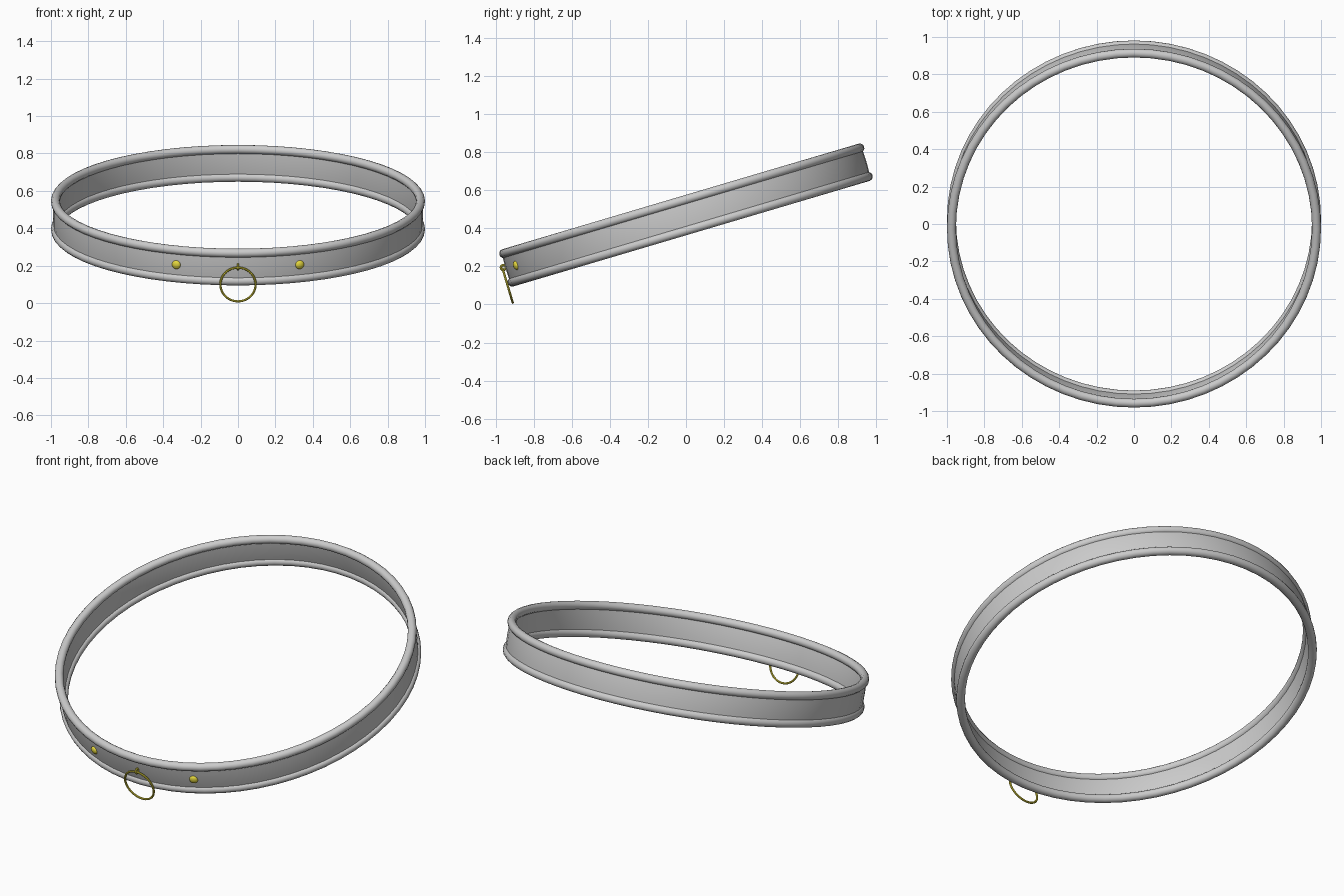
import bpy, math
from mathutils import Matrix, Vector

if "Cube" in bpy.data.objects:
    bpy.data.objects.remove(bpy.data.objects["Cube"])

# Whole collar is modelled level, then tilted back and lifted
TILT = Matrix.Translation((0, 0, 0.47)) @ Matrix.Rotation(math.radians(16.5), 4, 'X')

brass = bpy.data.materials.new("brass")
brass.diffuse_color = (0.8, 0.7, 0.05, 1)
brass.use_nodes = True
brass.node_tree.nodes["Principled BSDF"].inputs["Base Color"].default_value = brass.diffuse_color


def place(obj, name, matrix=Matrix(), mat=None):
    obj.name = name
    obj.data.transform(TILT @ matrix)
    if mat:
        obj.data.materials.append(mat)
    bpy.ops.object.select_all(action='DESELECT')
    obj.select_set(True)
    bpy.context.view_layer.objects.active = obj
    bpy.ops.object.shade_smooth_by_angle(angle=math.radians(40))


def torus(name, major, minor, matrix, mat=None, segs=64, sides=12):
    bpy.ops.mesh.primitive_torus_add(major_radius=major, minor_radius=minor,
                                     major_segments=segs, minor_segments=sides)
    place(bpy.context.object, name, matrix, mat)


def lathe(name, profile, segs=64):
    n = len(profile)
    verts, faces = [], []
    for i in range(segs):
        a = 2 * math.pi * i / segs
        verts += [(r * math.cos(a), r * math.sin(a), z) for r, z in profile]
        k = (i + 1) % segs
        for j in range(n):
            m = (j + 1) % n
            faces.append((i * n + j, k * n + j, k * n + m, i * n + m))
    mesh = bpy.data.meshes.new(name)
    mesh.from_pydata(verts, [], faces)
    obj = bpy.data.objects.new(name, mesh)
    bpy.context.collection.objects.link(obj)
    place(obj, name)


# Strap with slightly rounded faces
lathe("strap", [(0.985, -0.08), (0.988, -0.04), (0.989, 0), (0.988, 0.04), (0.985, 0.08),
                (0.967, 0.08), (0.964, 0.04), (0.963, 0), (0.964, -0.04), (0.967, -0.08)])

# Rolled rims along both edges
for name, z in (("upper_rim", 0.078), ("lower_rim", -0.078)):
    torus(name, 0.976, 0.024, Matrix.Translation((0, 0, z)))

# Hanging ring and the small loop that holds it
torus("hanging_ring", 0.094, 0.006,
      Matrix.Translation((0, -1.004, -0.089)) @ Matrix.Rotation(math.pi / 2, 4, 'X'), brass, 48, 8)
torus("ring_loop", 0.013, 0.006,
      Matrix.Translation((0, -0.999, 0.008)) @ Matrix.Rotation(math.pi / 2, 4, 'Y'), brass, 20, 8)

# Domed studs either side of the ring
for name, side in (("left_stud", -1), ("right_stud", 1)):
    bpy.ops.mesh.primitive_uv_sphere_add(segments=20, ring_count=10, radius=0.024)
    turn = Matrix.Rotation(side * math.asin(0.33 / 0.988), 4, 'Z')
    flat = Matrix.Diagonal(Vector((1, 0.6, 1, 1)))
    place(bpy.context.object, name, turn @ Matrix.Translation((0, -0.988, 0)) @ flat, brass)
